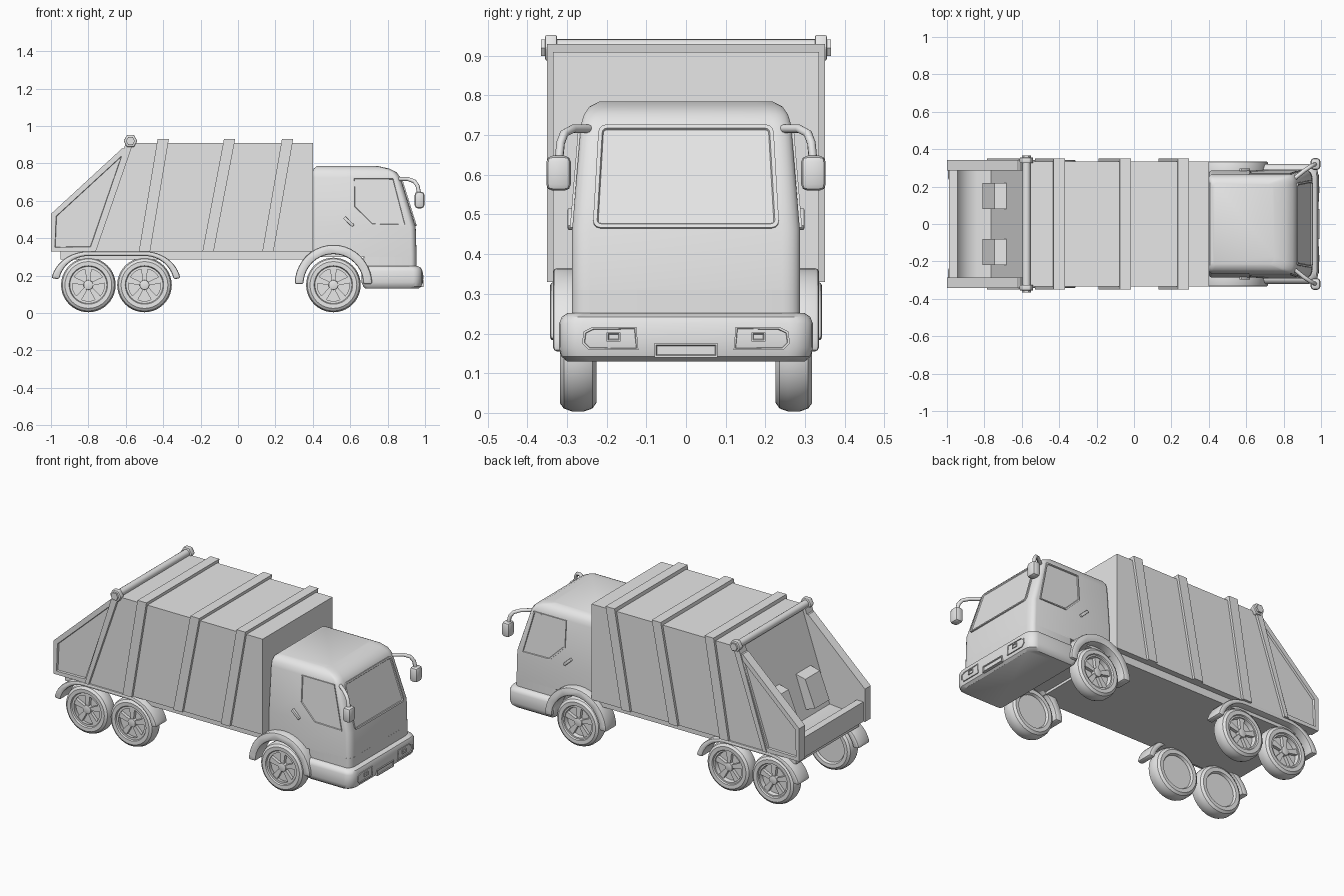
import bpy, bmesh, math
from mathutils import Vector

if "Cube" in bpy.data.objects:
    bpy.data.objects.remove(bpy.data.objects["Cube"], do_unlink=True)

grey = bpy.data.materials.new("plain_grey")
grey.use_nodes = True
grey.diffuse_color = (0.8, 0.8, 0.8, 1)
grey.node_tree.nodes["Principled BSDF"].inputs["Base Color"].default_value = (0.8, 0.8, 0.8, 1)


def finish(name, bm, bevel=0.0):
    bmesh.ops.recalc_face_normals(bm, faces=bm.faces)
    if bevel:
        edges = [e for e in bm.edges if e.calc_face_angle(0) > 0.6]
        bmesh.ops.bevel(bm, geom=edges, offset=bevel, segments=2, profile=0.5,
                        affect='EDGES', clamp_overlap=True)
    mesh = bpy.data.meshes.new(name)
    bm.to_mesh(mesh)
    bm.free()
    mesh.materials.append(grey)
    ob = bpy.data.objects.new(name, mesh)
    bpy.context.collection.objects.link(ob)
    bpy.ops.object.select_all(action='DESELECT')
    ob.select_set(True)
    bpy.context.view_layer.objects.active = ob
    bpy.ops.object.shade_smooth_by_angle(angle=math.radians(35))
    return ob


def slab(name, pts, vec, rim=0.0, sink=0.0, corner=0.0, bevel=0.0):
    """Polygon pushed along vec; optional rounded outline and recessed end face."""
    bm, vec = bmesh.new(), Vector(vec)
    a = [bm.verts.new(p) for p in pts]
    b = [bm.verts.new(Vector(p) + vec) for p in pts]
    bm.faces.new(a)
    bm.faces.new(b)
    n = len(pts)
    sides = [bm.faces.new((a[i], a[(i + 1) % n], b[(i + 1) % n], b[i])) for i in range(n)]
    bmesh.ops.recalc_face_normals(bm, faces=bm.faces)
    if corner:
        edges = [bm.edges.get((a[i], b[i])) for i in range(n)]
        bmesh.ops.bevel(bm, geom=edges, offset=corner, segments=3, profile=0.5, affect='EDGES')
    if rim:
        bm.normal_update()
        cap = max(bm.faces, key=lambda f: f.normal.dot(vec.normalized()))
        bmesh.ops.inset_region(bm, faces=[cap], thickness=rim)
        bmesh.ops.inset_region(bm, faces=[cap], thickness=0.003, depth=-sink)
    return finish(name, bm, bevel)


def prism(name, xz, y0, y1, **kw):
    return slab(name, [(x, y0, z) for x, z in xz], (0, y1 - y0, 0), **kw)


def rect(x0, x1, z0, z1):
    return [(x0, z0), (x1, z0), (x1, z1), (x0, z1)]


def loft(name, sections, rx, ry, rear=0.02):
    """Rounded rectangles (z, rear x, front x, half width) stacked upward."""
    bm, rings = bmesh.new(), []
    for z, x0, x1, hw in sections:
        ring = []
        for q, (sx, sy) in enumerate(((1, 1), (-1, 1), (-1, -1), (1, -1))):
            ax, ay = (rx, ry) if sx > 0 else (rear, rear)
            cx = x1 - ax if sx > 0 else x0 + ax
            for k in range(6):
                t = math.pi / 2 * (q + k / 5)
                ring.append(bm.verts.new((cx + ax * math.cos(t), sy * (hw - ay) + ay * math.sin(t), z)))
        rings.append(ring)
    n = len(rings[0])
    for lo, hi in zip(rings, rings[1:]):
        for i in range(n):
            bm.faces.new((lo[i], lo[(i + 1) % n], hi[(i + 1) % n], hi[i]))
    bm.faces.new(rings[0])
    bm.faces.new(rings[-1])
    return finish(name, bm)


def lathe(name, profile, centre, steps=40):
    """Closed (radius, y) profile turned about the y axis."""
    bm, rings = bmesh.new(), []
    for i in range(steps):
        t = math.tau * i / steps
        rings.append([bm.verts.new(Vector(centre) + Vector((r * math.cos(t), y, r * math.sin(t))))
                      for r, y in profile])
    m = len(profile)
    for i in range(steps):
        p, q = rings[i], rings[(i + 1) % steps]
        for j in range(m):
            bm.faces.new((p[j], p[(j + 1) % m], q[(j + 1) % m], q[j]))
    return finish(name, bm)


def disc(cx, cz, r, n, turn=0.0):
    return [(cx + r * math.cos(turn + math.tau * i / n), cz + r * math.sin(turn + math.tau * i / n))
            for i in range(n)]


def arc(cx, rx, rz, a0, a1, n=12):
    angles = [math.radians(a0 + (a1 - a0) * i / n) for i in range(n + 1)]
    return [(cx + rx * math.cos(t), 0.155 + rz * math.sin(t)) for t in angles]


# Load body, chassis and slanted ribs
prism("load_body", [(-.78, .33), (.40, .33), (.40, .91), (-.58, .91)], -.335, .335)
prism("chassis", rect(-.95, .42, .285, .335), -.30, .30)
for i, (low, top) in enumerate(((-.53, -.43), (-.19, -.075), (.13, .235))):
    prism(f"body_rib_{i + 1}", [(low, .33), (low + .06, .33), (top + .06, .93), (top, .93)], -.35, .35)

# Rear hopper
prism("hopper_tray", [(-.99, .33), (-.99, .45), (-.945, .45), (-.93, .42), (-.89, .385),
                      (-.84, .37), (-.72, .38), (-.72, .33)], -.29, .29)
prism("roller_bar", disc(-.575, .92, .022, 16), -.34, .34)
for s, side in ((1, "left"), (-1, "right")):
    prism(f"hopper_wall_{side}", [(-1, .33), (-.77, .33), (-.59, .88), (-.62, .88), (-1, .53)],
          s * .287, s * .343, rim=.03, sink=.012)
    prism(f"hopper_rib_{side}", [(-.785, .33), (-.76, .33), (-.56, .91), (-.60, .91)], s * .287, s * .35)
    prism(f"packer_block_{side}", [(-.81, .44), (-.70, .40), (-.66, .62), (-.745, .60)], s * .08, s * .22)
    prism(f"roller_end_{side}", disc(-.575, .92, .037, 6), s * .325, s * .355, bevel=.004)
    prism(f"roller_cap_{side}", disc(-.575, .92, .024, 6), s * .35, s * .366)

# Cab and bumper
loft("cab", [(.30, .40, .955, .287), (.46, .40, .95, .287), (.725, .40, .868, .265),
             (.752, .40, .848, .257), (.772, .405, .81, .243), (.785, .42, .75, .218)], .03, .045)
loft("cab_nose", [(.20, .67, .955, .287), (.31, .67, .955, .287)], .03, .045)
loft("bumper", [(.13, .68, .965, .30), (.142, .67, .98, .314), (.165, .66, .986, .32),
                (.225, .66, .986, .32), (.242, .66, .978, .313), (.252, .67, .96, .298)], .05, .06)

# Windscreen follows the cab's slope
slab("windscreen", [(.949, -.235, .465), (.949, .235, .465), (.868, .22, .725), (.868, -.22, .725)],
     (.007, 0, .002), rim=.01, sink=.005, corner=.02)
slab("number_plate", [(.975, y, z) for y, z in rect(-.08, .08, .14, .176)],
     (.018, 0, 0), rim=.007, sink=.005)


def cab_side(z):
    return .287 - .022 * max(0, z - .46) / .265


for s, side in ((1, "left"), (-1, "right")):
    # Door window and handle
    window = [(.615, .725), (.835, .725), (.90, .467), (.715, .467), (.615, .565)]
    slab(f"door_window_{side}", [(x, s * (cab_side(z) - .003), z) for x, z in window],
         (0, s * .009, 0), rim=.009, sink=.005)
    prism(f"door_handle_{side}", [(.562, .505), (.574, .517), (.622, .472), (.61, .46)],
          s * .28, s * .298, bevel=.003)
    # Headlight with small lamp
    lamp = [(.12, .158), (.245, .158), (.262, .175), (.258, .205), (.235, .217), (.125, .217)]
    slab(f"headlight_{side}", [(.979, s * y, z) for y, z in lamp], (.011, 0, 0), rim=.006, sink=.008)
    slab(f"lamp_{side}", [(.98, s * y, z) for y, z in rect(.165, .2, .18, .203)],
         (.011, 0, 0), rim=.005, sink=.004)
    # Mirror arm and head
    cu = bpy.data.curves.new(f"mirror_arm_{side}", 'CURVE')
    cu.dimensions = '3D'
    cu.bevel_depth, cu.bevel_resolution, cu.use_fill_caps = .011, 2, True
    path = [(.835, .225, .716), (.91, .285, .716), (.943, .307, .704), (.96, .316, .68), (.968, .32, .64)]
    sp = cu.splines.new('POLY')
    sp.points.add(len(path) - 1)
    for p, (x, y, z) in zip(sp.points, path):
        p.co = (x, s * y, z, 1)
    sp.use_smooth = True
    cu.materials.append(grey)
    bpy.context.collection.objects.link(bpy.data.objects.new(cu.name, cu))
    prism(f"mirror_head_{side}", rect(.945, .996, .56, .648), s * .29, s * .352, bevel=.016)

    # Wheel arches
    prism(f"front_fender_{side}", arc(.51, .207, .21, 0, 180, 20) + arc(.51, .16, .16, 180, 0, 20),
          s * .23, s * .335, bevel=.01)
    outer = arc(-.5, .195, .175, 10, 90) + arc(-.8, .2, .175, 90, 170)
    inner = arc(-.8, .158, .15, 170, 90) + arc(-.5, .158, .15, 90, 10)
    prism(f"rear_fender_{side}", outer + inner, s * .235, s * .343, bevel=.01)

    # Wheels: tyre, rim dish, hub and spokes
    for x, place in ((.51, "front"), (-.5, "middle"), (-.8, "rear")):
        tag, c, y = f"{place}_{side}", (x, s * .272, .15), s * .272
        half = [(.097, .034), (.103, .045), (.125, .046), (.139, .036), (.146, .016)]
        lathe(f"tyre_{tag}", half + [(r, -h) for r, h in reversed(half)], c)
        lathe(f"rim_{tag}", [(.086, .012), (.09, .037), (.1, .037), (.1, .012)],
              c if s > 0 else (x, y - .049, .15))
        prism(f"rim_dish_{tag}", disc(x, .15, .098, 32), y - s * .03, y + s * .012)
        prism(f"hub_{tag}", disc(x, .15, .026, 20), y, y + s * .036, bevel=.004)
        for k in range(5):
            t = math.pi / 2 + math.tau * k / 5
            u, v = Vector((math.cos(t), math.sin(t))), Vector((-math.sin(t), math.cos(t)))
            spoke = [Vector((x, .15)) + u * r + v * w
                     for r, w in ((.015, -.009), (.09, -.018), (.09, .018), (.015, .009))]
            prism(f"spoke_{k + 1}_{tag}", spoke, y + s * .005, y + s * .031)
